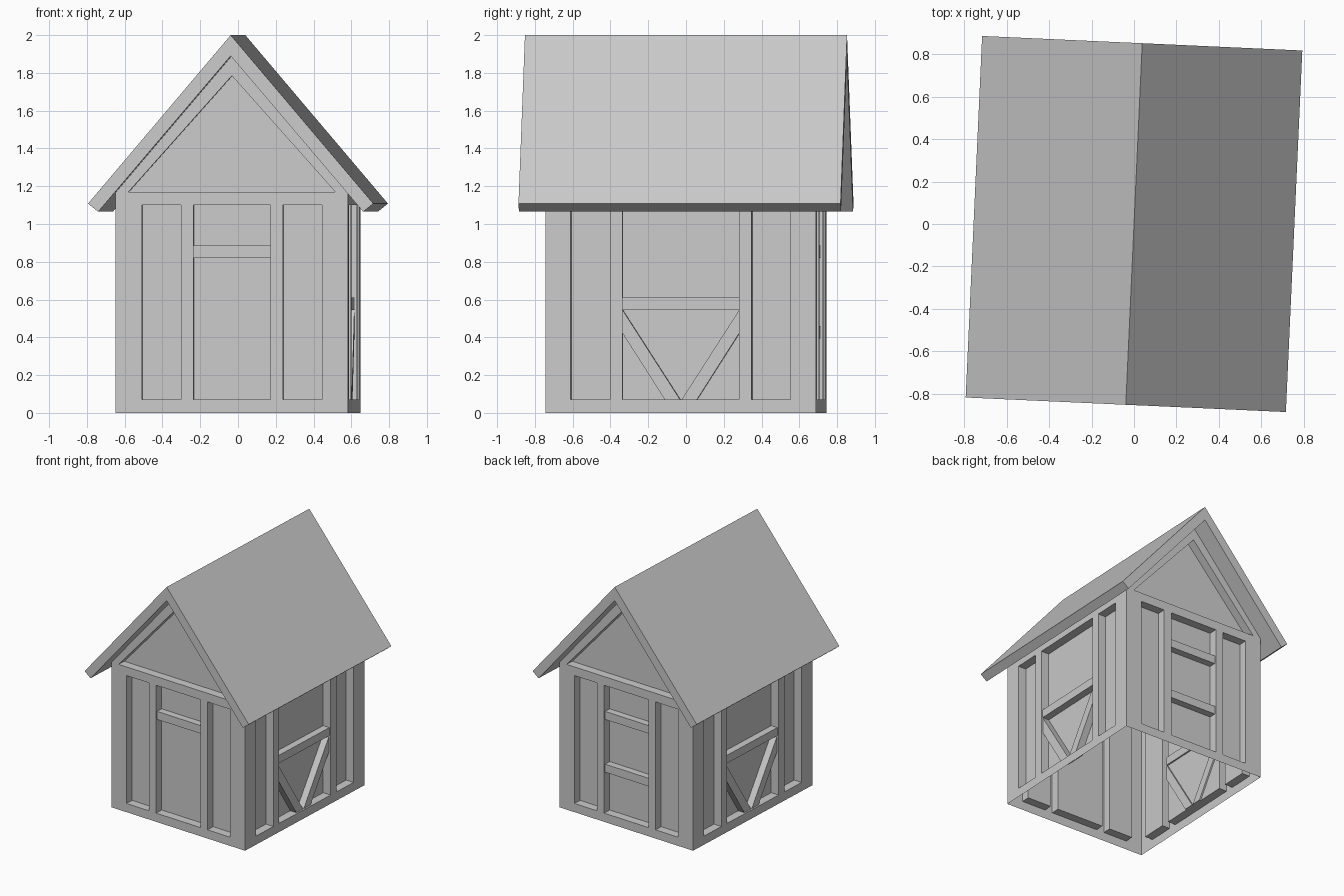
import bpy, bmesh
from math import radians
from mathutils import Matrix, Vector

if "Cube" in bpy.data.objects:
    bpy.data.objects.remove(bpy.data.objects["Cube"])

TURN = Matrix.Rotation(radians(-2.6), 4, 'Z')   # whole house is turned slightly
HW, HL = 0.616, 0.716                           # half width / half length of walls
DEPTH = 0.068                                   # panel recess depth
SILL, PLATE, EAVE, APEX = 0.07, 1.10, 1.17, 1.89


def wall_matrix(index):
    """Wall space: x along the wall, y inward, z up (0 front, 1 right, 2 back, 3 left)."""
    dist = HL if index % 2 == 0 else HW
    return TURN @ Matrix.Rotation(radians(90 * index), 4, 'Z') @ Matrix.Translation((0, -dist, 0))


def finish(bm, name):
    bmesh.ops.remove_doubles(bm, verts=bm.verts, dist=1e-5)
    bmesh.ops.recalc_face_normals(bm, faces=bm.faces)
    me = bpy.data.meshes.new(name)
    bm.to_mesh(me)
    bm.free()
    ob = bpy.data.objects.new(name, me)
    bpy.context.collection.objects.link(ob)
    return ob


def face(bm, pts, m, y=0.0):
    return bm.faces.new([bm.verts.new(m @ Vector((u, y, v))) for u, v in pts])


def recess(bm, pts, m):
    """Sunken panel: back face plus the surrounding reveals."""
    face(bm, pts, m, DEPTH)
    for a, b in zip(pts, pts[1:] + pts[:1]):
        bm.faces.new([bm.verts.new(m @ Vector((p[0], y, p[1])))
                      for p, y in ((a, 0), (b, 0), (b, DEPTH), (a, DEPTH))])


def prism(name, pts, m, y0, y1):
    """Closed solid with a flat outline."""
    bm = bmesh.new()
    f = face(bm, pts, m, y0)
    ext = bmesh.ops.extrude_face_region(bm, geom=[f], use_keep_orig=True)
    move = m.to_3x3() @ Vector((0, y1 - y0, 0))
    bmesh.ops.translate(bm, vec=move,
                        verts=[g for g in ext['geom'] if isinstance(g, bmesh.types.BMVert)])
    return finish(bm, name)


def rect(u0, u1, v0, v1):
    return [(u0, v0), (u1, v0), (u1, v1), (u0, v1)]


# Walls: framed shell with sunken panels and gables
bm = bmesh.new()
for i in range(4):
    m = wall_matrix(i)
    half, cols = (HW, (0.204, 0.27, 0.477)) if i % 2 == 0 else (HL, (0.308, 0.376, 0.583))
    us = [-half] + [-c for c in reversed(cols)] + list(cols) + [half]
    vs = [0, SILL, PLATE, EAVE]
    for c in range(7):
        for r in range(3):
            cell = rect(us[c], us[c + 1], vs[r], vs[r + 1])
            if r == 1 and c in (1, 3, 5):
                recess(bm, cell, m)
            else:
                face(bm, cell, m)
    if i % 2 == 0:
        inner, tip = 0.548, 1.785
        for s in (-1, 1):
            face(bm, [(s * HW, EAVE), (s * inner, EAVE), (0, tip), (0, APEX)], m)
        recess(bm, [(-inner, EAVE), (inner, EAVE), (0, tip)], m)
finish(bm, "timber_walls")

# Beams set slightly behind the frame and passing through the panels
B0, B1 = 0.012, 0.08
for name, i, z in (("front_rail", 0, 0.82), ("back_upper_rail", 2, 0.82), ("back_lower_rail", 2, 0.395)):
    prism(name, rect(-0.205, 0.205, z, z + 0.065), wall_matrix(i), B0, B1)

# Side rails with V braces
for side, i in (("right", 1), ("left", 3)):
    m = wall_matrix(i)
    prism(side + "_rail", rect(-0.309, 0.309, 0.545, 0.61), m, B0, B1)
    for k, s in (("a", -1), ("b", 1)):
        prism(f"{side}_brace_{k}",
              [(s * 0.308, 0.42), (s * 0.085, 0.07), (s * 0.004, 0.07), (s * 0.308, 0.543)],
              m, B0 + 0.001, B1)

# Roof: folded slab running front to back
prism("roof", [(0, 2.0), (-0.756, 1.108), (-0.702, 1.065), (0, APEX), (0.702, 1.065), (0.756, 1.108)],
      TURN, -0.8535, 0.8535)
